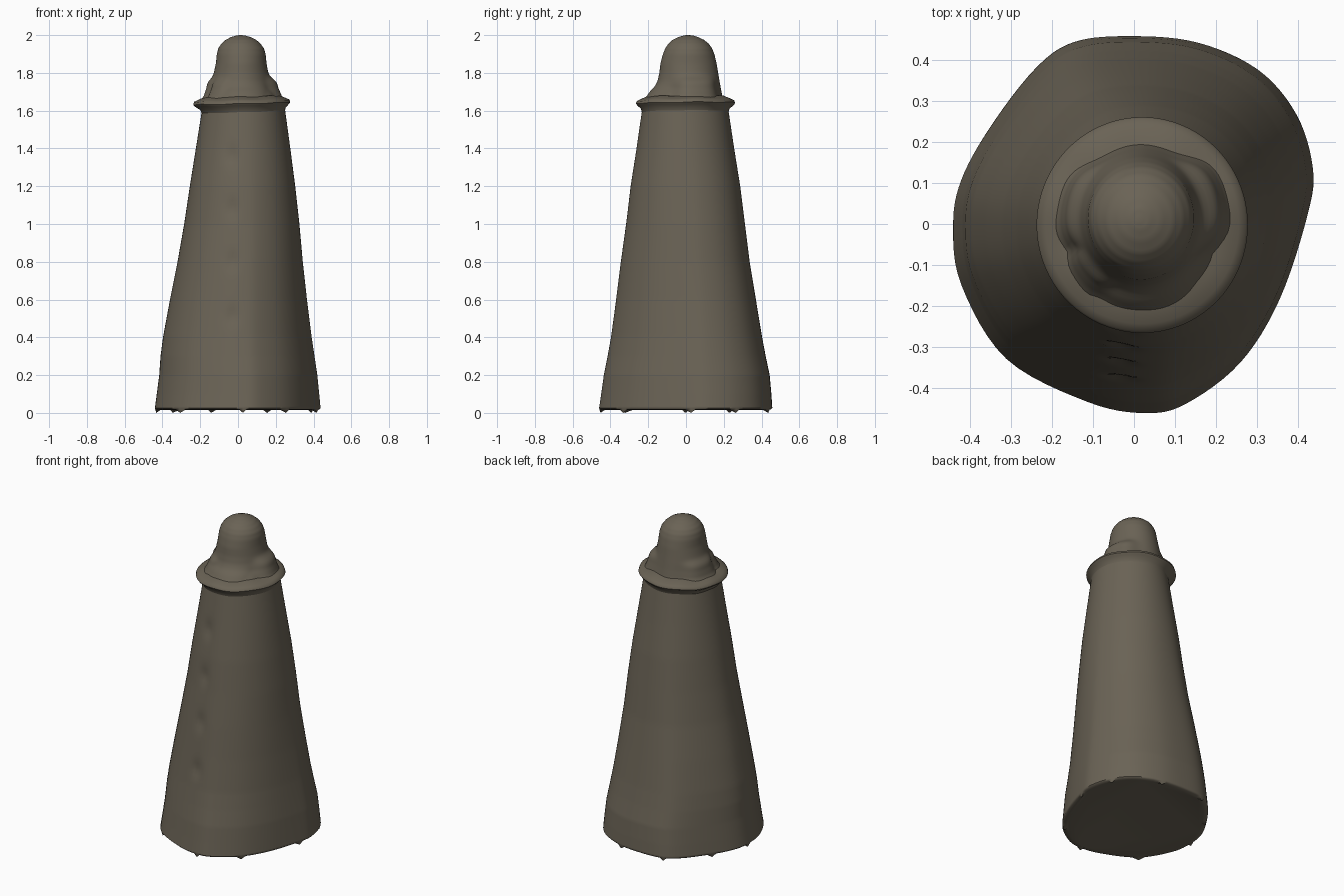
import bpy, bmesh, math
from mathutils import Vector

if "Cube" in bpy.data.objects:
    bpy.data.objects.remove(bpy.data.objects["Cube"])

stone = bpy.data.materials.new("weathered_stone")
stone.diffuse_color = (0.145, 0.125, 0.092, 1)
stone.use_nodes = True
stone.node_tree.nodes["Principled BSDF"].inputs["Base Color"].default_value = stone.diffuse_color

# Irregular footprint of the tower, counter-clockwise, and a matching smooth loop
FOOT = [Vector(p) for p in [
    (.428, .03), (.44, .14), (.40, .27), (.307, .378), (.16, .444), (0, .46),
    (-.144, .446), (-.24, .38), (-.35, .237), (-.42, .11), (-.44, 0), (-.42, -.145),
    (-.31, -.325), (-.11, -.43), (.03, -.457), (.13, -.434), (.262, -.334), (.358, -.18)]]


def smooth_loop(pts, steps=6):
    out, n = [], len(pts)
    for i in range(n):
        a, b, c, d = (pts[(i + k) % n] for k in (-1, 0, 1, 2))
        for s in range(steps):
            t = s / steps
            out.append(.5 * (2 * b + (c - a) * t + (2 * a - 5 * b + 4 * c - d) * t * t
                             + (3 * b - a - 3 * c + d) * t ** 3))
    return out


LOOP = smooth_loop(FOOT)


def section(z, x0, x1, y0, y1, roundness=1.0):
    """Footprint blended towards a circle, fitted to the given box."""
    pts = [(p / .45).lerp(p.normalized(), roundness) for p in LOOP]
    xs, ys = [p.x for p in pts], [p.y for p in pts]
    fx, fy = (x1 - x0) / (max(xs) - min(xs)), (y1 - y0) / (max(ys) - min(ys))
    return [Vector((x0 + (p.x - min(xs)) * fx, y0 + (p.y - min(ys)) * fy, z)) for p in pts]


def between(rows, steps):
    """Rows of section values with extra rows filled in."""
    for a, b in zip(rows, rows[1:]):
        for s in range(steps):
            yield [u + (v - u) * s / steps for u, v in zip(a, b)]
    yield list(rows[-1])


def loft(name, rings, angle=50):
    bm = bmesh.new()
    rows = [[bm.verts.new(p) for p in r] for r in rings]
    n = len(LOOP)
    for lo, hi in zip(rows, rows[1:]):
        for i in range(n):
            bm.faces.new((lo[i], lo[(i + 1) % n], hi[(i + 1) % n], hi[i]))
    bm.faces.new(rows[0][::-1])
    bm.faces.new(rows[-1])
    bmesh.ops.recalc_face_normals(bm, faces=bm.faces)
    me = bpy.data.meshes.new(name)
    bm.to_mesh(me)
    bm.free()
    ob = bpy.data.objects.new(name, me)
    bpy.context.collection.objects.link(ob)
    me.materials.append(stone)
    bpy.ops.object.select_all(action='DESELECT')
    ob.select_set(True)
    bpy.context.view_layer.objects.active = ob
    bpy.ops.object.shade_smooth_by_angle(angle=math.radians(angle))


# Tapering tower: z, x range, y range
TOWER = [(.025, -.44, .437, -.46, .457), (.1, -.43, .43, -.449, .452),
         (.2, -.417, .42, -.435, .443), (.3, -.41, .405, -.415, .422),
         (.4, -.397, .39, -.397, .403), (.6, -.36, .365, -.37, .37),
         (.8, -.32, .343, -.345, .337), (1.0, -.285, .325, -.317, .312),
         (1.2, -.255, .303, -.293, .287), (1.4, -.223, .277, -.262, .255),
         (1.62, -.188, .247, -.23, .222)]
# Slightly raised underside with a few ragged points reaching the ground
under = [section(.016, -.41, .41, -.43, .43, 0), section(.018, -.433, .43, -.453, .45, 0)]
for p in under[1][::12]:
    p.z = 0
rings = under + [section(*row, roundness=row[0] / 1.62) for row in between(TOWER, 8)]

# Shallow worn windows down the front
for ring in rings[2:]:
    for p in ring:
        for wz in (.51, .80, 1.08, 1.36):
            if p.y < 0:
                p.y += .012 * math.exp(-((p.x + .03) / .03) ** 2 - ((p.z - wz) / .05) ** 2)
loft("tower", rings)

# Flared gallery, slightly tilted with a wavy rim
GALLERY = [(1.585, -.19, .247, -.232, .224), (1.61, -.20, .252, -.238, .23),
           (1.628, -.228, .268, -.257, .252), (1.639, -.237, .277, -.265, .26),
           (1.652, -.233, .272, -.26, .256), (1.66, -.215, .255, -.243, .24),
           (1.675, -.18, .22, -.21, .205), (1.68, -.1, .13, -.12, .12)]
rings = [section(*g) for g in GALLERY]
for ring in rings:
    for p in ring:
        a = math.atan2(p.y, p.x)
        p.z += .025 * (p.x - .02) + .01 * p.y + .002 * math.sin(7 * a)
loft("gallery", rings)

# Lantern room with full rounded dome
LANTERN = [(1.65, -.175, .215, -.21, .2), (1.68, -.155, .195, -.19, .192),
           (1.72, -.142, .178, -.165, .184), (1.76, -.136, .168, -.15, .177),
           (1.80, -.128, .16, -.141, .17), (1.85, -.117, .151, -.135, .162),
           (1.90, -.112, .146, -.122, .15), (1.93, -.104, .137, -.11, .138),
           (1.955, -.088, .119, -.093, .12), (1.975, -.065, .096, -.071, .095),
           (1.99, -.036, .066, -.04, .064), (1.998, -.008, .037, -.012, .037),
           (2.0, .008, .018, .004, .016)]
# Worn lumps around its foot: direction, half width (degrees), depth, top height
LUMPS = [(165, 36, .026, 1.765), (222, 22, .022, 1.755), (18, 36, .037, 1.77),
         (-84, 46, .016, 1.72), (-38, 18, .012, 1.70)]
rings = [section(*row) for row in between(LANTERN, 4)]
for ring in rings:
    for p in ring:
        a = math.degrees(math.atan2(p.y, p.x - .015))
        push = 0
        for way, half, depth, top in LUMPS:
            off = abs((a - way + 180) % 360 - 180) / half
            side = math.exp(-off ** 4)
            push = max(push, depth * side / (1 + math.exp((p.z - top) / .009)))
        p.xy += (p.xy - Vector((.015, 0))).normalized() * push
loft("lantern", rings, 80)
